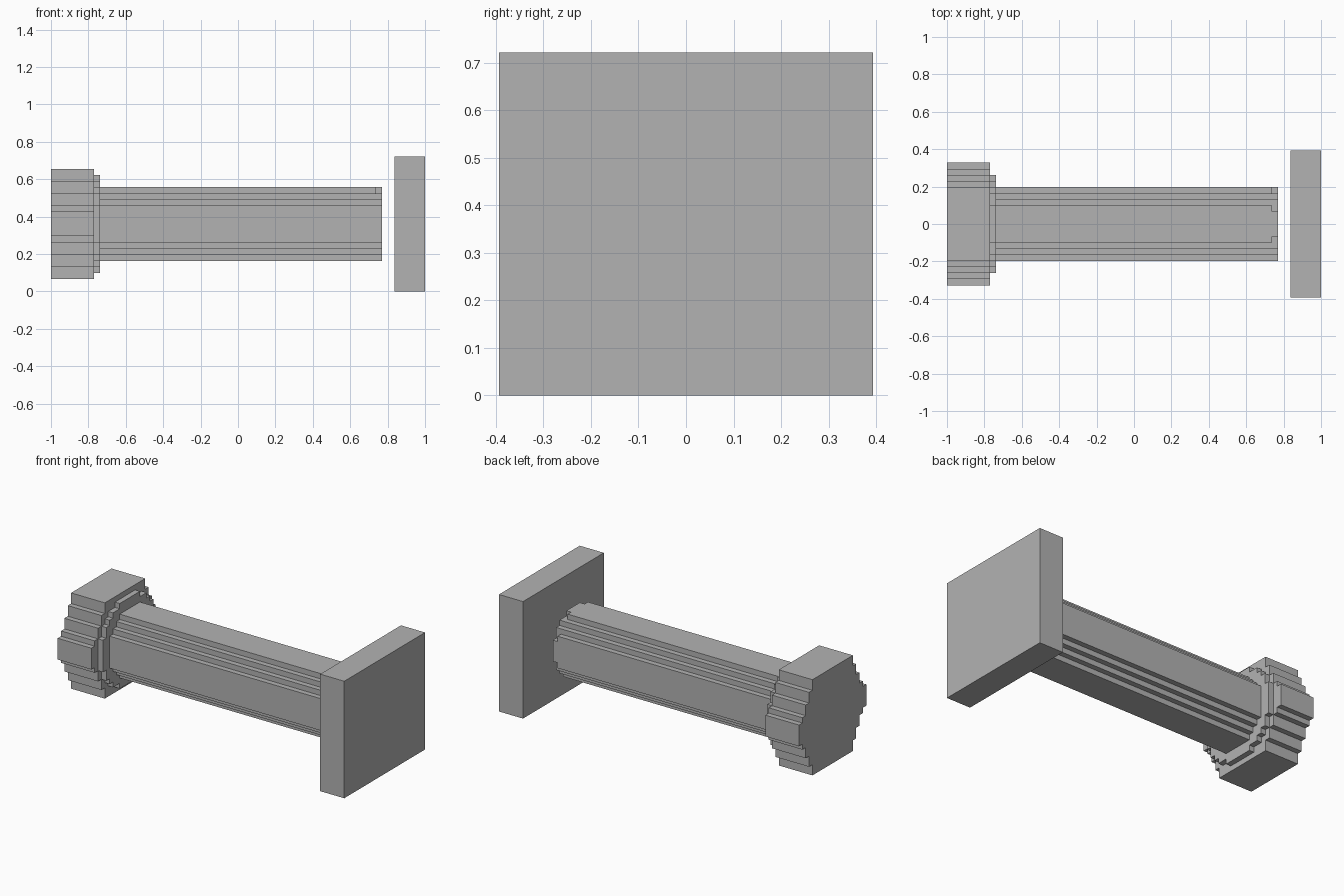
import bpy
import bmesh

cube = bpy.data.objects.get("Cube")
if cube:
    bpy.data.objects.remove(cube, do_unlink=True)

U = 2 / 61          # one block; the whole model is 61 blocks long
AXIS = 11           # height of the bolt axis in blocks

grey = bpy.data.materials.new("steel_grey")
grey.use_nodes = True
colour = (0.45, 0.45, 0.45, 1)
grey.diffuse_color = colour
grey.node_tree.nodes["Principled BSDF"].inputs["Base Color"].default_value = colour


def quarter(steps):
    """Stair outline from the top step (half width, height) to the side."""
    points = [steps[0]]
    for (w, _), (w2, h2) in zip(steps, steps[1:]):
        points += [(w, h2), (w2, h2)]
    return points


def outline(upper_left, lower_left=None, lower_right=None, upper_right=None):
    """Closed stepped section made of four mirrored quarters."""
    a, b, c, d = (quarter(s or upper_left)
                  for s in (upper_left, lower_left, lower_right, upper_right))
    return (a + [(w, -h) for w, h in reversed(b)]
            + [(-w, -h) for w, h in c]
            + [(-w, h) for w, h in reversed(d)])


def extrude_part(name, section, start, end):
    """Extrude a section along x, between two block counts from the left end."""
    bm = bmesh.new()
    verts = [bm.verts.new((start * U - 1, y * U, (z + AXIS) * U)) for y, z in section]
    face = bm.faces.new(verts)
    result = bmesh.ops.extrude_face_region(bm, geom=[face], use_keep_orig=True)
    moved = [v for v in result["geom"] if isinstance(v, bmesh.types.BMVert)]
    bmesh.ops.translate(bm, verts=moved, vec=((end - start) * U, 0, 0))
    bmesh.ops.recalc_face_normals(bm, faces=bm.faces)
    mesh = bpy.data.meshes.new(name)
    bm.to_mesh(mesh)
    bm.free()
    mesh.materials.append(grey)
    obj = bpy.data.objects.new(name, mesh)
    bpy.context.collection.objects.link(obj)


# Hexagonal head and round collar
extrude_part("bolt_head", outline([(6, 9), (7, 7), (8, 5), (9, 3), (10, 2)]), 0, 7)
extrude_part("collar", outline([(3, 8), (5, 7), (6, 6), (7, 5), (8, 3)]), 7, 8)

# Round shaft, with some corner blocks missing on its last layer
rim = [(3, 6), (4, 5), (5, 4), (6, 3)]
extrude_part("shaft", outline(rim), 8, 53)
extrude_part("shaft_tip", outline([(2, 6), (4, 5), (5, 4), (6, 2)],
                                  [(3, 6), (4, 5), (5, 4), (6, 2)],
                                  rim,
                                  [(2, 6), (4, 5), (5, 4), (6, 3)]), 53, 54)

# Square plate standing clear of the shaft
extrude_part("end_plate", outline([(12, 11)]), 56, 61)
